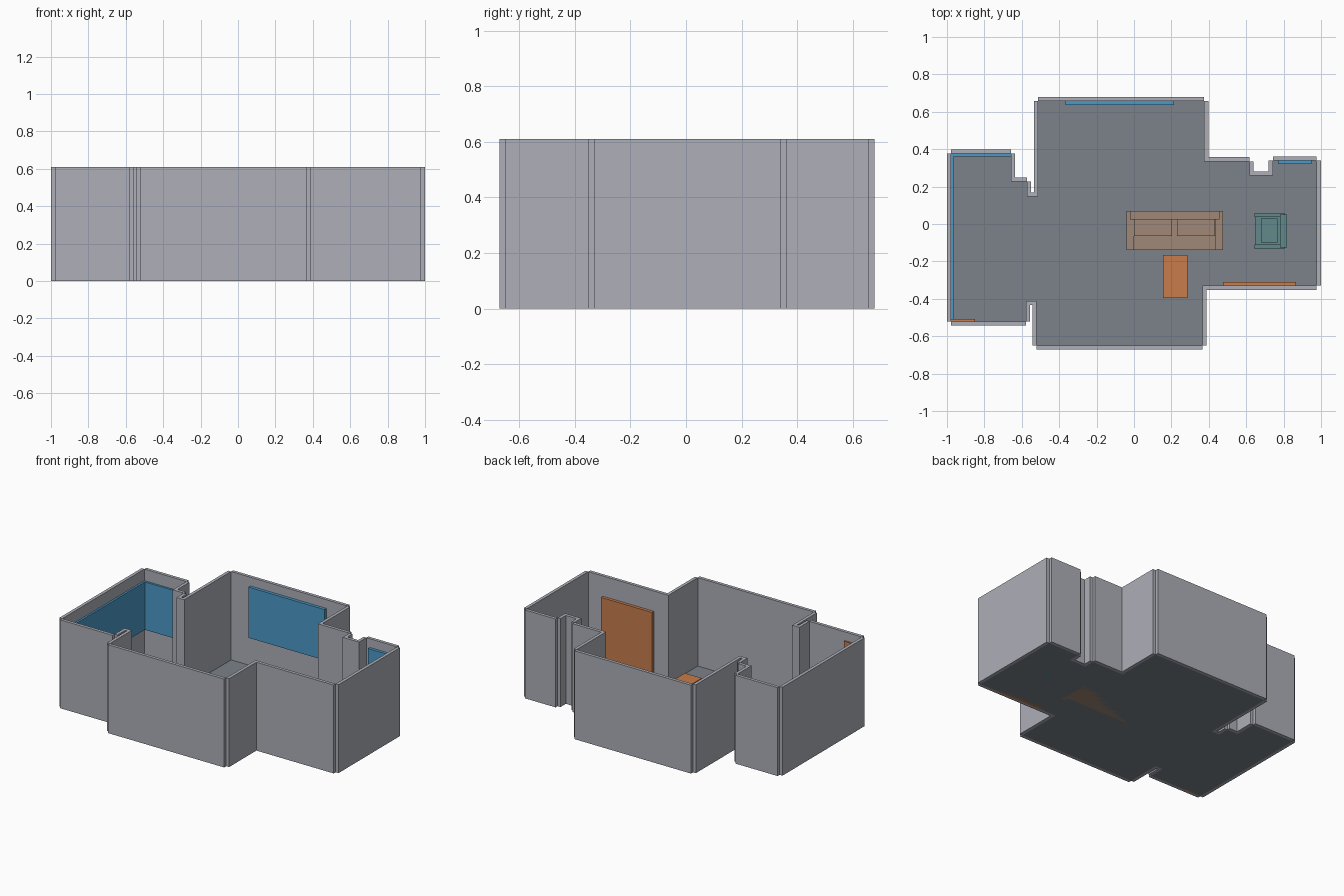
import bpy, bmesh
from mathutils import Vector


def material(name, rgb):
    m = bpy.data.materials.new(name)
    m.diffuse_color = (*rgb, 1)
    return m


WALL = material("wall grey", (0.42, 0.43, 0.48))
FLOOR = material("floor grey", (0.20, 0.225, 0.255))
BLUE = material("window blue", (0.07, 0.32, 0.57))
ORANGE = material("door orange", (0.57, 0.20, 0.07))
TAN = material("sofa tan", (0.35, 0.25, 0.19))
TEAL = material("armchair teal", (0.12, 0.25, 0.26))


def finish(name, bm, mat):
    bmesh.ops.recalc_face_normals(bm, faces=bm.faces)
    me = bpy.data.meshes.new(name)
    bm.to_mesh(me)
    bm.free()
    me.materials.append(mat)
    ob = bpy.data.objects.new(name, me)
    bpy.context.collection.objects.link(ob)
    return ob


def add_box(bm, x0, x1, y0, y1, z0, z1):
    vs = bmesh.ops.create_cube(bm, size=1)["verts"]
    for v in vs:
        v.co = Vector(((x0 + x1) / 2 + v.co.x * (x1 - x0),
                       (y0 + y1) / 2 + v.co.y * (y1 - y0),
                       (z0 + z1) / 2 + v.co.z * (z1 - z0)))


def boxes(name, mat, *extents):
    bm = bmesh.new()
    for e in extents:
        add_box(bm, *e)
    return finish(name, bm, mat)


# Room outline, clockwise from the back left corner of the main room
outline = [(-0.513, 0.657), (0.375, 0.657), (0.375, 0.335), (0.617, 0.335),
           (0.617, 0.26), (0.742, 0.26), (0.742, 0.34), (0.977, 0.34),
           (0.977, -0.33), (0.365, -0.33), (0.365, -0.65), (-0.522, -0.65),
           (-0.522, -0.412), (-0.578, -0.412), (-0.578, -0.52), (-0.978, -0.52),
           (-0.978, 0.376), (-0.657, 0.376), (-0.657, 0.226), (-0.572, 0.226),
           (-0.572, 0.147), (-0.513, 0.147)]
THICK, HEIGHT = 0.022, 0.61

# Floor: a flat sheet inside the outline
bm = bmesh.new()
face = bm.faces.new([bm.verts.new((x, y, 0)) for x, y in reversed(outline)])
floor = finish("floor", bm, FLOOR)
if floor.data.polygons[0].normal.z < 0:
    floor.data.flip_normals()

# Walls: one slab on the outer side of each edge, open at the outer corners
bm = bmesh.new()
for i, a in enumerate(outline):
    b = outline[(i + 1) % len(outline)]
    a, b = Vector(a), Vector(b)
    d = (b - a).normalized()
    out = Vector((-d.y, d.x)) * THICK
    pts = [a, b, b + out, a + out]
    xs, ys = [p.x for p in pts], [p.y for p in pts]
    add_box(bm, min(xs), max(xs), min(ys), max(ys), 0, HEIGHT)
finish("walls", bm, WALL)

# Windows
boxes("main_window", BLUE, (-0.365, 0.215, 0.636, 0.658, 0.2, 0.55))
boxes("side_window", BLUE, (-0.979, -0.965, -0.52, 0.376, 0.2, 0.53))
boxes("side_back_window", BLUE, (-0.979, -0.657, 0.362, 0.377, 0.2, 0.53))
boxes("small_window", BLUE, (0.77, 0.95, 0.32, 0.341, 0.2, 0.55))

# Doors
boxes("main_door", ORANGE, (0.477, 0.865, -0.331, -0.309, 0, 0.47))
boxes("side_door", ORANGE, (-0.979, -0.85, -0.521, -0.509, 0, 0.55))

# Low table
boxes("low_table", ORANGE, (0.155, 0.285, -0.395, -0.165, 0.004, 0.07))

# Sofa: base, seat, back, two arms, two cushions
boxes("sofa", TAN,
      (-0.035, 0.465, -0.115, 0.065, 0, 0.06),
      (0.0, 0.435, -0.14, 0.03, 0.05, 0.085),
      (-0.022, 0.458, 0.025, 0.07, 0.02, 0.185),
      (-0.04, 0.0, -0.14, 0.07, 0, 0.125),
      (0.435, 0.475, -0.14, 0.07, 0, 0.125),
      (0.0, 0.203, -0.065, 0.028, 0.085, 0.15),
      (0.23, 0.433, -0.065, 0.028, 0.085, 0.15))

# Armchair facing the sofa: base, cushion, back, two arms
boxes("armchair", TEAL,
      (0.65, 0.80, -0.13, 0.06, 0, 0.06),
      (0.68, 0.767, -0.10, 0.03, 0.05, 0.09),
      (0.78, 0.818, -0.125, 0.052, 0.02, 0.17),
      (0.645, 0.805, -0.133, -0.11, 0, 0.115),
      (0.645, 0.805, 0.037, 0.06, 0, 0.115))
